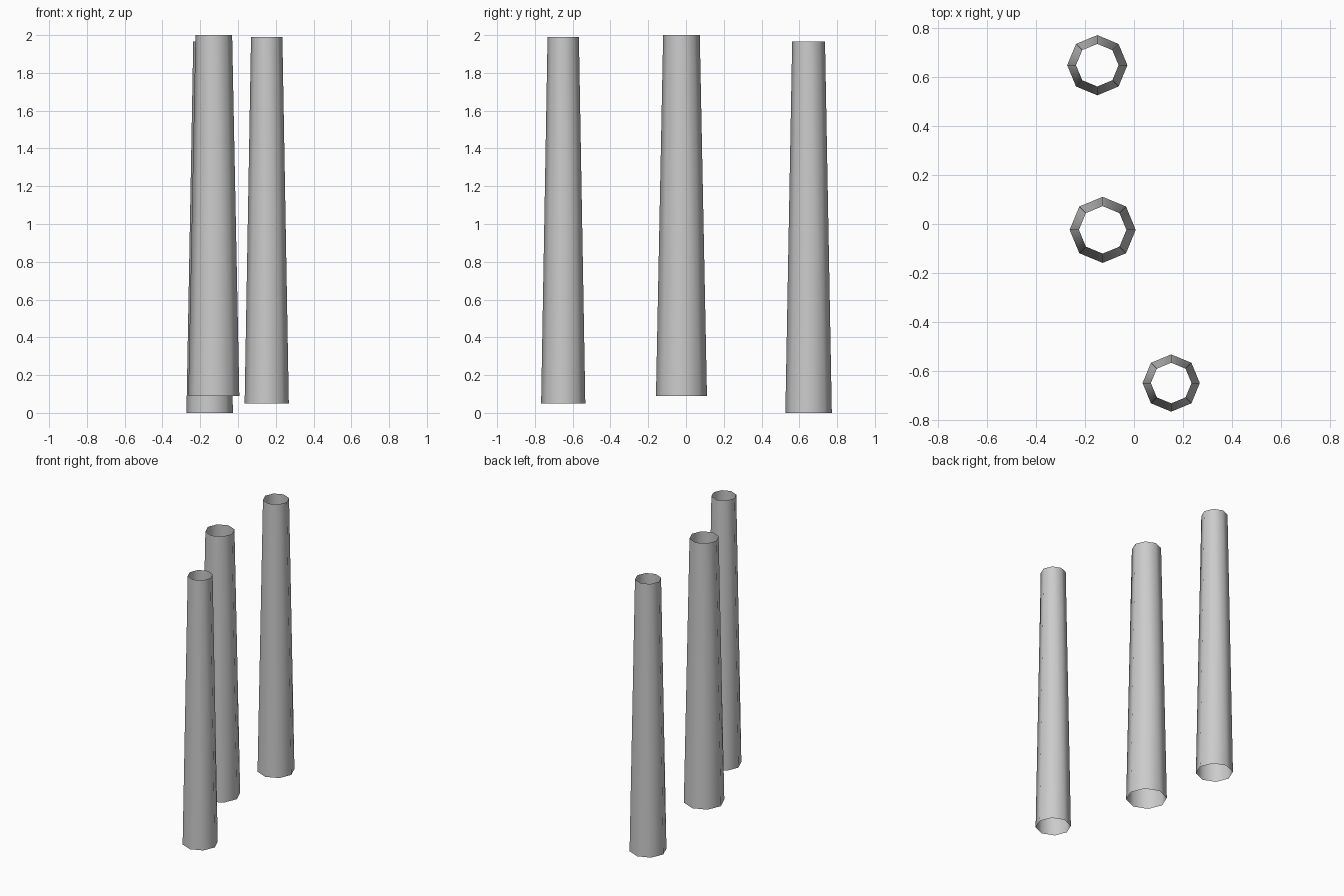
import bpy, bmesh, math

if "Cube" in bpy.data.objects:
    bpy.data.objects.remove(bpy.data.objects["Cube"])

grey = bpy.data.materials.new("plain grey")
grey.diffuse_color = (0.6, 0.6, 0.6, 1)
grey.use_nodes = True
grey.node_tree.nodes["Principled BSDF"].inputs["Base Color"].default_value = grey.diffuse_color


def open_column(name, x, y, z0, z1, r0, r1):
    """Tapered eight-sided tube without end caps."""
    bm = bmesh.new()
    bmesh.ops.create_cone(bm, cap_ends=False, segments=8,
                          radius1=r0, radius2=r1, depth=z1 - z0)
    bmesh.ops.recalc_face_normals(bm, faces=bm.faces)
    # make sure the walls face outward
    bm.normal_update()
    f = next(iter(bm.faces))
    if f.normal.dot(f.calc_center_median()) < 0:
        bmesh.ops.reverse_faces(bm, faces=bm.faces)
    for face in bm.faces:
        face.smooth = True
    mesh = bpy.data.meshes.new(name)
    bm.to_mesh(mesh)
    bm.free()
    mesh.materials.append(grey)
    ob = bpy.data.objects.new(name, mesh)
    ob.location = (x, y, (z0 + z1) / 2)
    bpy.context.collection.objects.link(ob)


# three columns of slightly different size and height
open_column("front_column", 0.152, -0.65, 0.05, 1.99, 0.117, 0.083)
open_column("middle_column", -0.128, -0.024, 0.09, 2.0, 0.135, 0.097)
open_column("back_column", -0.15, 0.649, 0.0, 1.965, 0.123, 0.087)
